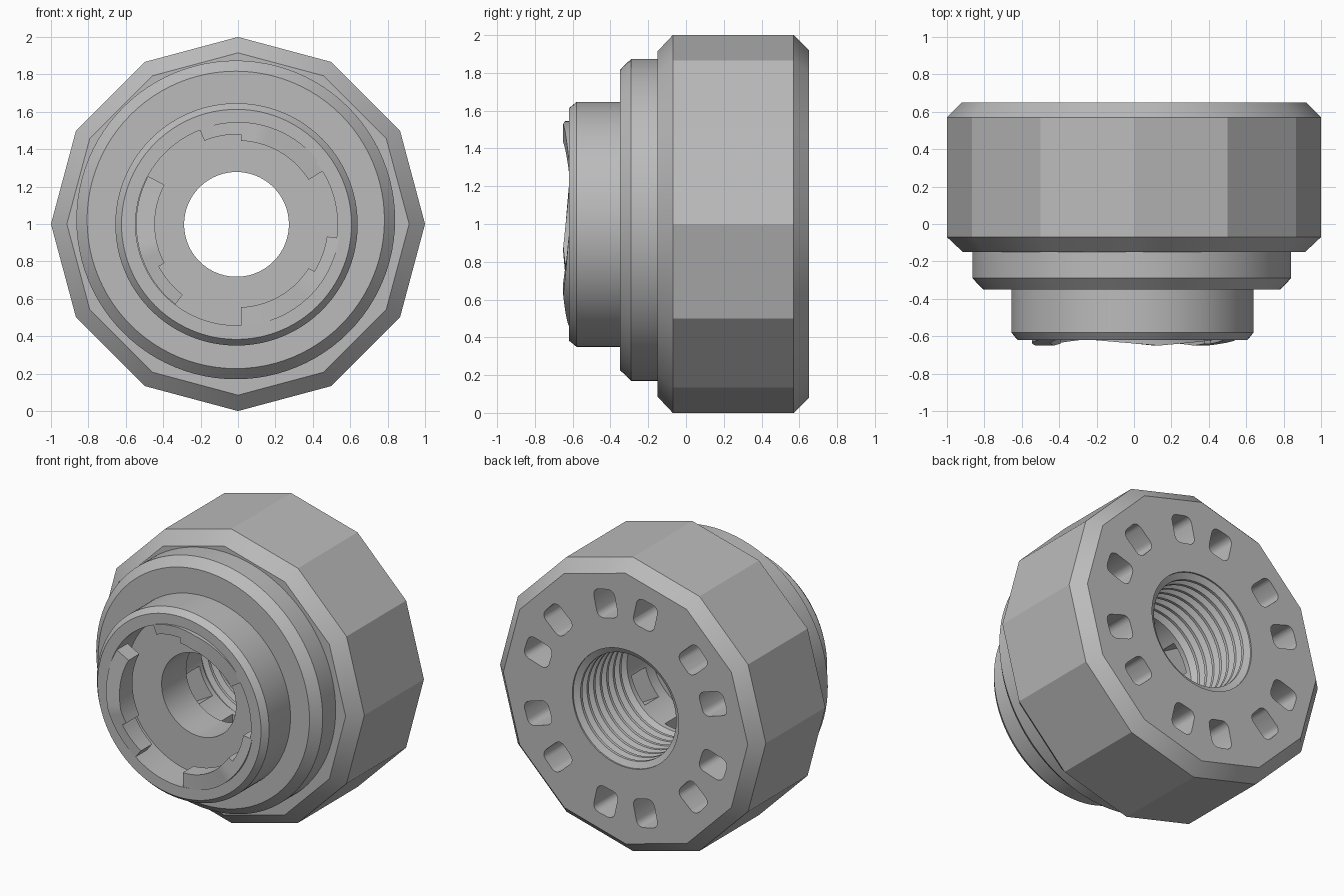
import bpy, bmesh
from math import cos, sin, pi, radians
from mathutils import Matrix, Vector

cube = bpy.data.objects.get("Cube")
if cube:
    bpy.data.objects.remove(cube, do_unlink=True)

grey = bpy.data.materials.new("plain grey")
grey.use_nodes = True
COLOUR = (0.5, 0.5, 0.5, 1)
grey.diffuse_color = COLOUR
grey.node_tree.nodes["Principled BSDF"].inputs["Base Color"].default_value = COLOUR


def finish(bm, name):
    bmesh.ops.recalc_face_normals(bm, faces=bm.faces)
    mesh = bpy.data.meshes.new(name)
    bm.to_mesh(mesh)
    bm.free()
    mesh.materials.append(grey)
    obj = bpy.data.objects.new(name, mesh)
    bpy.context.collection.objects.link(obj)
    return obj


def loft(bm, rings, closed):
    """Skin rings of points; close into a loop or cap both ends."""
    rows = [[bm.verts.new(p) for p in ring] for ring in rings]
    pairs = list(zip(rows, rows[1:]))
    if closed:
        pairs.append((rows[-1], rows[0]))
    else:
        bm.faces.new(rows[0])
        bm.faces.new(rows[-1])
    n = len(rows[0])
    for a, b in pairs:
        for i in range(n):
            j = (i + 1) % n
            bm.faces.new((a[i], a[j], b[j], b[i]))


def polar(r, y, a, cx=0, cz=1):
    return Vector((cx + r * cos(a), y, cz + r * sin(a)))


def lathe(name, profile, sides, closed=False, cx=0, cz=1):
    """Turn (radius, y) points around the y axis."""
    bm = bmesh.new()
    loft(bm, [[polar(r, y, 2 * pi * i / sides, cx, cz) for i in range(sides)]
              for r, y in profile], closed)
    return finish(bm, name)


def select_only(obj):
    bpy.ops.object.select_all(action="DESELECT")
    obj.select_set(True)
    bpy.context.view_layer.objects.active = obj


def cut(obj, cutter):
    cutter.hide_render = True
    mod = obj.modifiers.new("cut", "BOOLEAN")
    mod.operation = "DIFFERENCE"
    mod.solver = "EXACT"
    mod.object = cutter
    select_only(obj)
    bpy.ops.object.modifier_apply(modifier=mod.name)
    bpy.data.objects.remove(cutter, do_unlink=True)


def smooth(obj, angle=25):
    select_only(obj)
    bpy.ops.object.shade_smooth_by_angle(angle=radians(angle))


# Twelve-sided chamfered body
body = lathe("body", [(0.915, -0.15), (1, -0.07), (1, 0.57), (0.92, 0.65)], 12)

# Threaded bore, ending in a plain chamber
bore = [(0.40, 0.68), (0.40, 0.64)]
PITCH, TURNS = 0.07, 7
for k in range(TURNS):
    y = 0.62 - k * PITCH
    bore += [(0.36, y), (0.36, y - 0.02), (0.395, y - 0.035), (0.395, y - 0.05)]
bore += [(0.36, 0.12), (0.36, -0.2)]
cut(body, lathe("bore_cutter", bore, 64))


# Six pairs of rounded slots in the back
def slot_outline(y, a):
    pts = []
    for sx, sz, q in ((1, 1, 0), (-1, 1, 1), (-1, -1, 2), (1, -1, 3)):
        for k in range(5):
            t = (q + k / 4) * pi / 2
            pts.append((0.69 + sx * 0.05 + 0.045 * cos(t),
                        sz * 0.035 + 0.045 * sin(t)))
    turn = Matrix.Rotation(-a, 3, "Y")
    return [turn @ Vector((u, y, v)) + Vector((0, 0, 1)) for u, v in pts]


bm = bmesh.new()
for pair in range(6):
    for side in (-12.5, 12.5):
        a = radians(30 + pair * 60 + side)
        loft(bm, [slot_outline(-0.03, a), slot_outline(0.7, a)], False)
cut(body, finish(bm, "slot_cutter"))

# Ports joining the chamber to the slots
bm = bmesh.new()
for pair in range(6):
    a = radians(30 + pair * 60)
    m = (Matrix.Translation((0, 0, 1)) @ Matrix.Rotation(-a, 4, "Y")
         @ Matrix.Translation((0.48, 0.01, 0)) @ Matrix.Diagonal((0.34, 0.15, 0.2, 1)))
    bmesh.ops.create_cube(bm, size=1, matrix=m)
cut(body, finish(bm, "port_cutter"))
smooth(body)

# Round collar in front of the body
collar = lathe("collar", [(0.5, -0.35), (0.795, -0.35), (0.852, -0.29),
                          (0.852, -0.12), (0.5, -0.12)], 96, True, -0.012, 1.022)
smooth(collar)

# Hollow neck with a floor and a central hole
neck = lathe("neck", [(0.54, -0.62), (0.615, -0.62), (0.648, -0.58), (0.648, -0.145),
                      (0.28, -0.145), (0.28, -0.41), (0.54, -0.41)], 96, True, -0.008, 0.998)
smooth(neck)


# Three stepped locking tabs inside the neck rim
def tab(name, start):
    ramp = 44
    bm = bmesh.new()
    rings = []
    for d in list(range(0, 57, 4)) + [56.2] + list(range(60, 81, 4)):
        r_in = 0.445 if d <= 56 else 0.48
        front = -0.615 - 0.035 * (1 - abs(d - ramp) / ramp)
        a = radians(start + d)
        rings.append([polar(r, y, a) for r, y in
                      ((r_in, front), (0.545, front), (0.545, -0.5), (r_in, -0.5))])
    loft(bm, rings, False)
    smooth(finish(bm, name))


for i, label in enumerate(("top", "right", "bottom")):
    tab(label + "_locking_tab", 32 + 120 * i)
